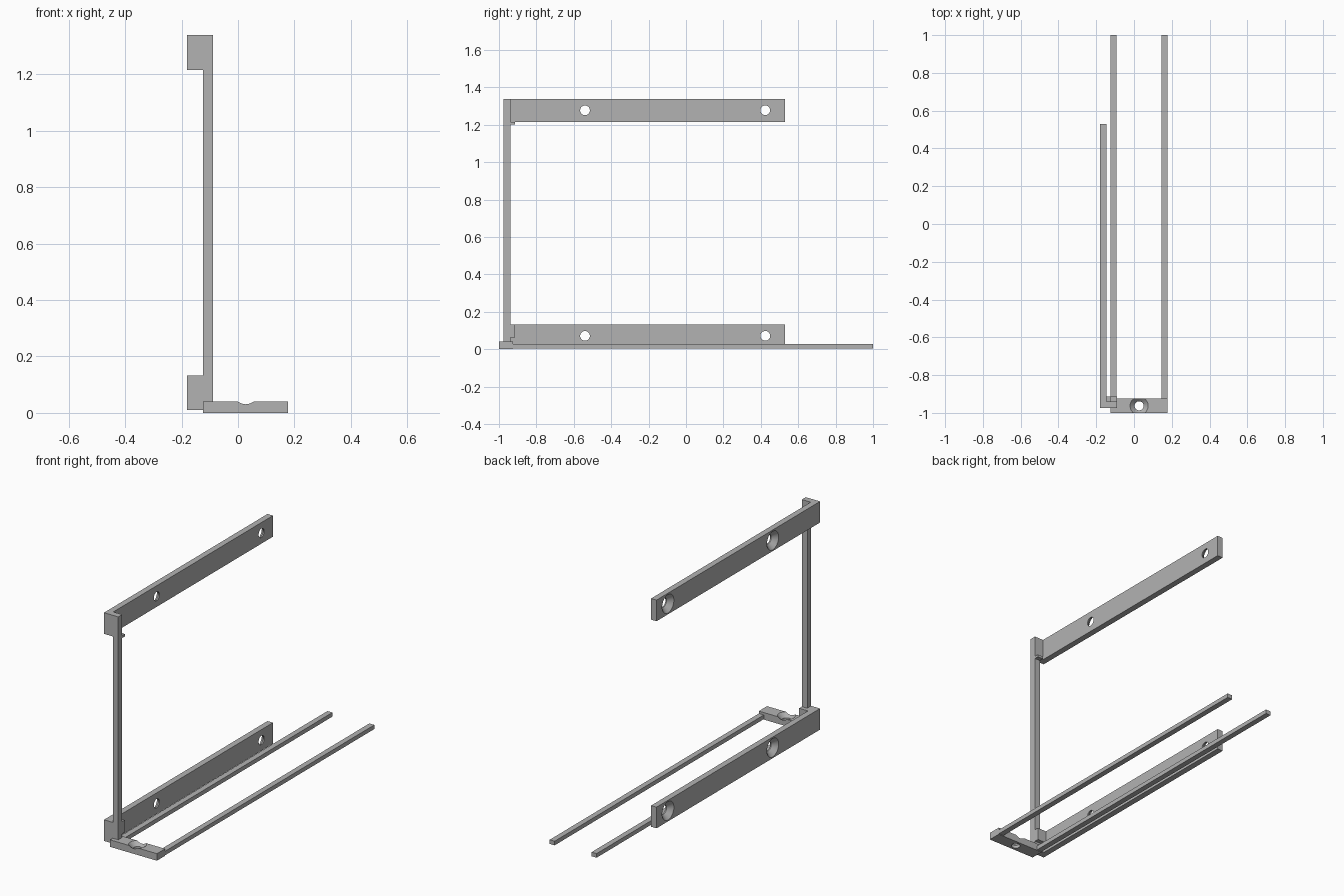
import bpy
import bmesh
from math import radians
from mathutils import Matrix, Vector

default = bpy.data.objects.get("Cube")
if default:
    bpy.data.objects.remove(default, do_unlink=True)

GREY = (0.45, 0.45, 0.45, 1.0)
grey = bpy.data.materials.new("plain grey")
grey.use_nodes = True
grey.diffuse_color = GREY
grey.node_tree.nodes["Principled BSDF"].inputs["Base Color"].default_value = GREY


def add_object(name, bm):
    bmesh.ops.recalc_face_normals(bm, faces=bm.faces)
    mesh = bpy.data.meshes.new(name)
    bm.to_mesh(mesh)
    bm.free()
    mesh.materials.append(grey)
    obj = bpy.data.objects.new(name, mesh)
    bpy.context.collection.objects.link(obj)
    return obj


def prism(name, outline, z0, z1):
    """Extrude an xy outline from z0 up to z1."""
    bm = bmesh.new()
    face = bm.faces.new([bm.verts.new((x, y, z0)) for x, y in outline])
    moved = bmesh.ops.extrude_face_region(bm, geom=[face])["geom"]
    verts = [v for v in moved if isinstance(v, bmesh.types.BMVert)]
    bmesh.ops.translate(bm, vec=(0, 0, z1 - z0), verts=verts)
    return add_object(name, bm)


def box(name, x0, x1, y0, y1, z0, z1):
    return prism(name, [(x0, y0), (x1, y0), (x1, y1), (x0, y1)], z0, z1)


def drill(obj, mouth, outward, hole_r, sink_r):
    """Cut a countersunk hole; outward points out of the wide mouth."""
    e = 0.01
    profile = [(0, e), (sink_r + e, e), (hole_r, hole_r - sink_r),
               (hole_r, -0.1), (0, -0.1)]
    bm = bmesh.new()
    verts = [bm.verts.new((r, 0, z)) for r, z in profile]
    edges = [bm.edges.new(pair) for pair in zip(verts, verts[1:])]
    bmesh.ops.spin(bm, geom=verts + edges, cent=(0, 0, 0), axis=(0, 0, 1),
                   angle=radians(360), steps=32)
    bmesh.ops.remove_doubles(bm, verts=bm.verts, dist=0.0001)
    turn = Vector((0, 0, 1)).rotation_difference(Vector(outward))
    bm.transform(Matrix.Translation(mouth) @ turn.to_matrix().to_4x4())
    cutter = add_object("hole_cutter", bm)
    cutter.hide_render = True
    mod = obj.modifiers.new("hole", "BOOLEAN")
    mod.operation = "DIFFERENCE"
    mod.solver = "EXACT"
    mod.object = cutter
    bpy.context.view_layer.objects.active = obj
    bpy.ops.object.modifier_apply(modifier=mod.name)
    bpy.data.objects.remove(cutter, do_unlink=True)


def smooth_holes(obj):
    bpy.ops.object.select_all(action="DESELECT")
    obj.select_set(True)
    bpy.context.view_layer.objects.active = obj
    bpy.ops.object.shade_smooth_by_angle(angle=radians(30))


# Shared sizes
OUTER, RAIL_IN, POST_OUT, POST_IN = -0.181, -0.146, -0.124, -0.089
FRONT, POST_BACK, RAIL_END = -0.975, -0.939, 0.53
RAIL_H = 0.123

# L-shaped mounting rails with countersunk screw holes
for name, z in (("lower_rail", 0.01), ("upper_rail", 1.216)):
    rail = prism(name, [(OUTER, FRONT), (POST_IN, FRONT), (POST_IN, POST_BACK),
                        (RAIL_IN, POST_BACK), (RAIL_IN, RAIL_END),
                        (OUTER, RAIL_END)], z, z + RAIL_H)
    for y in (-0.54, 0.424):
        drill(rail, (OUTER, y, z + RAIL_H / 2), (-1, 0, 0), 0.026, 0.054)
    smooth_holes(rail)

# Upright post between the rails
box("post", POST_OUT, POST_IN, FRONT, POST_BACK, 0.02, 1.23)

# Corner reinforcement and small stop behind the post
box("lower_corner_block", RAIL_IN, POST_IN, POST_BACK, -0.914, 0.062, 0.133)
box("upper_stop", POST_OUT, POST_IN, POST_BACK, -0.914, 1.202, 1.216)

# Foot plate with a countersunk hole
foot = box("foot_plate", POST_OUT, 0.178, -1.0, -0.925, 0.0, 0.041)
drill(foot, (0.027, -0.9625, 0.041), (0, 0, 1), 0.024, 0.048)
smooth_holes(foot)

# Long support arms
for name, x in (("right_arm", POST_OUT), ("left_arm", 0.146)):
    box(name, x, x + 0.032, -0.93, 1.0, 0.003, 0.027)
